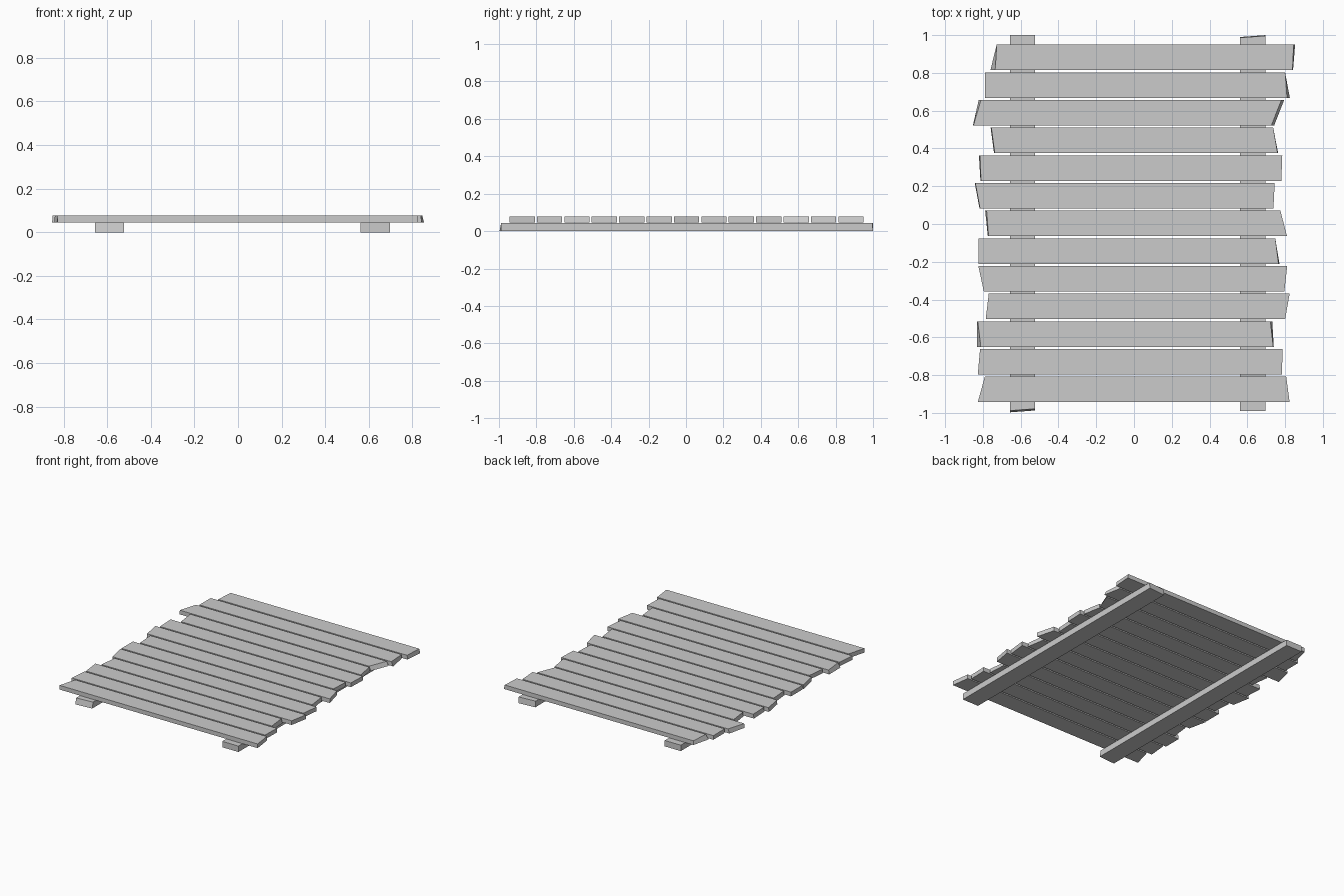
import bpy, bmesh

def board(name, corners_top, corners_bottom, z0, z1):
    """Six-sided board from its top and bottom outlines (counter-clockwise)."""
    bm = bmesh.new()
    lo = [bm.verts.new((x, y, z0)) for x, y in corners_bottom]
    hi = [bm.verts.new((x, y, z1)) for x, y in corners_top]
    bm.faces.new(lo[::-1])
    bm.faces.new(hi)
    for i in range(4):
        j = (i + 1) % 4
        bm.faces.new((lo[i], lo[j], hi[j], hi[i]))
    me = bpy.data.meshes.new(name)
    bm.to_mesh(me)
    bm.free()
    ob = bpy.data.objects.new(name, me)
    bpy.context.collection.objects.link(ob)

# Plank ends, back to front: left-back, left-front, right-back, right-front
ends = [
    (-.727, -.735, .845, .839), (-.79, -.79, .80, .81), (-.81, -.85, .78, .727),
    (-.755, -.737, .737, .76), (-.815, -.81, .785, .78), (-.84, -.815, .745, .738),
    (-.78, -.77, .775, .81), (-.822, -.822, .748, .765), (-.824, -.795, .811, .796),
    (-.769, -.785, .824, .80), (-.827, -.811, .722, .737), (-.815, -.827, .787, .783),
    (-.79, -.827, .806, .824)]

# Extra length at the underside where the saw cut leans
lean = {0: (0, -.025, .008, .003), 1: (0, 0, 0, .015), 2: (-.012, -.003, .015, .015),
        3: (-.004, -.004, 0, .003), 4: (-.006, -.003, 0, 0), 5: (-.003, -.003, 0, 0),
        6: (-.008, -.004, 0, 0), 7: (0, 0, 0, .005), 10: (-.005, -.021, .010, .003)}

pitch, half = 0.1465, 0.0675
for i, e in enumerate(ends):
    y = 0.882 - pitch * i
    b = [p + d for p, d in zip(e, lean.get(i, (0, 0, 0, 0)))]
    outline = lambda q: [(q[1], y - half), (q[3], y - half), (q[2], y + half), (q[0], y + half)]
    board(f"plank_{i + 1}", outline(e), outline(b), 0.0455, 0.077)

# Two supporting rails underneath
board("rail_left",
      [(-.657, -.988), (-.523, -.978), (-.523, 1), (-.657, 1)],
      [(-.657, -.997), (-.523, -.987), (-.523, 1), (-.657, 1)], 0, 0.0445)
board("rail_right",
      [(.562, -.99), (.697, -.99), (.697, .996), (.562, .986)],
      [(.562, -.99), (.697, -.99), (.697, 1), (.562, .99)], 0, 0.0445)
